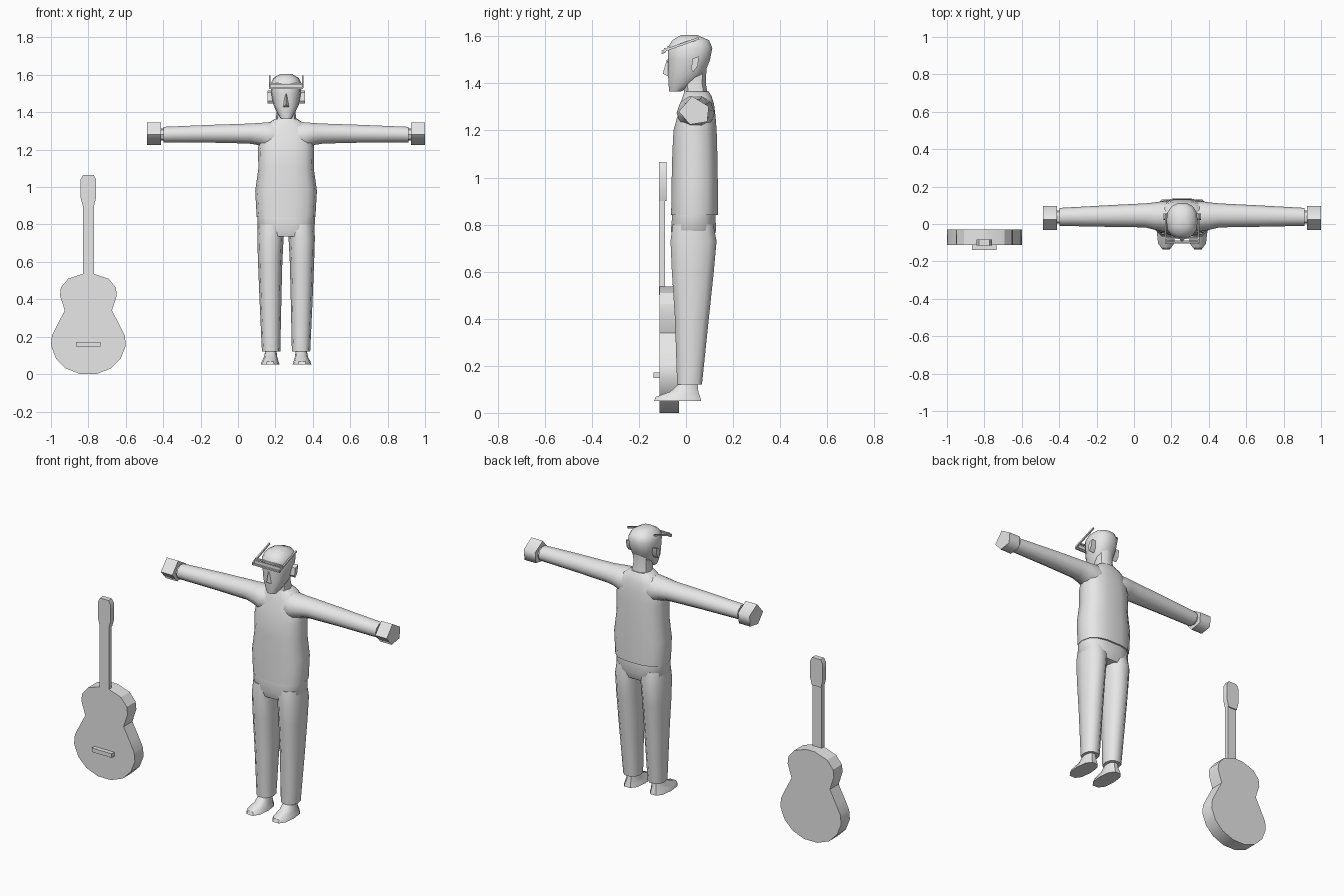
import bpy, bmesh, math
from mathutils import Vector

if "Cube" in bpy.data.objects:
    bpy.data.objects.remove(bpy.data.objects["Cube"])

CX = 0.257  # figure centre line
mat = bpy.data.materials.new("light grey")
mat.diffuse_color = (0.8, 0.8, 0.8, 1)
mat.use_nodes = True
mat.node_tree.nodes["Principled BSDF"].inputs["Base Color"].default_value = mat.diffuse_color


def finish(name, bm, angle=40):
    bmesh.ops.recalc_face_normals(bm, faces=bm.faces)
    me = bpy.data.meshes.new(name)
    bm.to_mesh(me)
    bm.free()
    me.materials.append(mat)
    ob = bpy.data.objects.new(name, me)
    bpy.context.collection.objects.link(ob)
    bpy.ops.object.select_all(action='DESELECT')
    ob.select_set(True)
    bpy.context.view_layer.objects.active = ob
    bpy.ops.object.shade_smooth_by_angle(angle=math.radians(angle))
    return ob


def loft(name, rings, place, n=12, p=0.85, turn=0.0, angle=40):
    """Skin rounded sections (t, a0, a1, b0, b1); place maps (t, a, b) to xyz."""
    bm = bmesh.new()
    loops = []
    for t, a0, a1, b0, b1 in rings:
        loop = []
        for i in range(n):
            w = 2 * math.pi * i / n + turn
            c, s = math.cos(w), math.sin(w)
            a = (a0 + a1) / 2 + (a1 - a0) / 2 * math.copysign(abs(c) ** p, c)
            b = (b0 + b1) / 2 + (b1 - b0) / 2 * math.copysign(abs(s) ** p, s)
            loop.append(bm.verts.new(place(t, a, b)))
        loops.append(loop)
    for lo, hi in zip(loops, loops[1:]):
        for i in range(n):
            j = (i + 1) % n
            bm.faces.new((lo[i], lo[j], hi[j], hi[i]))
    bm.faces.new(loops[0])
    bm.faces.new(loops[-1])
    return finish(name, bm, angle)


def prism(name, outline, place, d0, d1, angle=30):
    """Extrude an outline from depth d0 to d1."""
    bm = bmesh.new()
    face = bm.faces.new([bm.verts.new(place(u, v, d0)) for u, v in outline])
    new = bmesh.ops.extrude_face_region(bm, geom=[face])["geom"]
    move = Vector(place(0, 0, d1)) - Vector(place(0, 0, d0))
    bmesh.ops.translate(bm, vec=move, verts=[v for v in new if isinstance(v, bmesh.types.BMVert)])
    return finish(name, bm, angle)


def bar(name, p, q, w, h):
    """Thin box from p to q."""
    p, q = Vector(p), Vector(q)
    d = (q - p).normalized()
    side = d.cross(Vector((0, 0, 1))).normalized()
    up = side.cross(d)
    bm = bmesh.new()
    for e in (p, q):
        for a, b in ((-1, -1), (1, -1), (1, 1), (-1, 1)):
            bm.verts.new(e + side * a * w / 2 + up * b * h / 2)
    bmesh.ops.convex_hull(bm, input=bm.verts)
    return finish(name, bm)


def upright(t, a, b):
    return (CX + a, b, t)


def sym(rows):
    return [(z, -w, w, y0, y1) for z, w, y0, y1 in rows]


# Body
loft("shirt", sym([(0.84, .157, -.065, .137), (0.98, .165, -.063, .137), (1.10, .148, -.06, .135),
                   (1.20, .150, -.055, .132), (1.26, .145, -.038, .127), (1.315, .125, -.025, .12),
                   (1.345, .09, -.015, .11), (1.365, .06, -.008, .098)]), upright, 14, 0.75)
loft("hips", sym([(0.735, .115, -.055, .115), (0.775, .153, -.066, .13), (0.845, .154, -.06, .126)]),
     upright, 14, 0.75, angle=60)
loft("neck", sym([(1.33, .06, -.008, .1), (1.40, .05, -.012, .086), (1.48, .05, -.01, .09)]), upright, 10)

# Head and face
loft("head", sym([(1.365, .028, -.072, -.02), (1.395, .047, -.075, .03), (1.44, .068, -.078, .08),
                  (1.50, .079, -.078, .104), (1.55, .084, -.08, .114), (1.583, .068, -.06, .1),
                  (1.605, .03, -.022, .05)]), upright, 14, 0.85, angle=50)
bm = bmesh.new()
for v in ((0, -.08, 1.505), (0, -.099, 1.442), (-.021, -.068, 1.425), (.021, -.068, 1.425), (0, -.06, 1.43)):
    bm.verts.new((CX + v[0], v[1], v[2]))
bmesh.ops.convex_hull(bm, input=bm.verts)
finish("nose", bm)

# Glasses pushed up on the head
for z in (1.528, 1.552):
    bar("glasses_rim", (CX - .09, -.1 + (z - 1.528), z), (CX + .09, -.1 + (z - 1.528), z), .01, .008)
bar("glasses_lens", (CX - .088, -.09, 1.54), (CX + .088, -.09, 1.54), .006, .02)

for s, side in ((-1, "right"), (1, "left")):
    def limb(t, a, b, s=s):
        return (CX + s * t, a, b)

    def leg(t, a, b, s=s):
        return (CX + s * a, b, t)

    bar(side + "_glasses_arm", (CX + s * .088, -.103, 1.535), (CX + s * .088, .055, 1.592), .008, .01)
    # Ear plate
    prism(side + "_ear", [(.028, 1.505), (.055, 1.515), (.05, 1.475), (.03, 1.448), (.022, 1.46)],
          lambda u, v, d, s=s: (CX + s * d, u, v), .065, .1)
    # Arm and hand
    loft(side + "_sleeve", [(.06, -.03, .115, 1.19, 1.352), (.10, -.04, .122, 1.20, 1.35),
                            (.15, -.03, .115, 1.222, 1.345), (.20, -.018, .11, 1.23, 1.342),
                            (.40, -.015, .1, 1.235, 1.335), (.655, -.01, .086, 1.237, 1.324)],
         limb, 10, 1.0, angle=50)
    loft(side + "_wrist", [(.64, .003, .073, 1.248, 1.312), (.68, .003, .073, 1.248, 1.312)], limb, 8)
    hand = [(.025, 1.345), (.097, 1.302), (.09, 1.237), (.017, 1.225), (-.031, 1.28)]
    prism(side + "_hand", hand, lambda u, v, d, s=s: (CX + s * d, u, v), .668, .743, 75)
    # Leg and foot
    loft(side + "_trouser_leg", [(.12, .031, .129, -.04, .07), (.40, .025, .142, -.05, .1),
                                 (.60, .02, .15, -.064, .122), (.73, .013, .154, -.07, .134),
                                 (.80, 0, .15, -.06, .12)], leg, 10, 0.85, angle=50)
    loft(side + "_foot", [(.05, .034, .136, -.14, .068), (.068, .04, .13, -.132, .064),
                          (.09, .047, .118, -.07, .055), (.13, .052, .11, -.025, .05)], leg, 10, 0.8)

# Guitar
def guitar(u, v, d):
    return (-0.8 + u, d, v)


def mirrored(half):
    return half + [(-u, v) for u, v in reversed(half)]


body = [(.043, 0), (.12, .03), (.173, .083), (.2, .152), (.195, .205), (.168, .26), (.126, .34),
        (.152, .42), (.147, .463), (.108, .51), (.027, .537)]
prism("guitar_body", mirrored(body), guitar, -.113, -.03)
prism("guitar_neck", mirrored([(.03, .5), (.03, .92)]), guitar, -.115, -.09)
prism("guitar_headstock", mirrored([(.03, .9), (.042, .945), (.042, 1.04), (.028, 1.065)]), guitar, -.115, -.083)
prism("guitar_bridge", mirrored([(.065, .148), (.065, .172)]), guitar, -.138, -.11)
